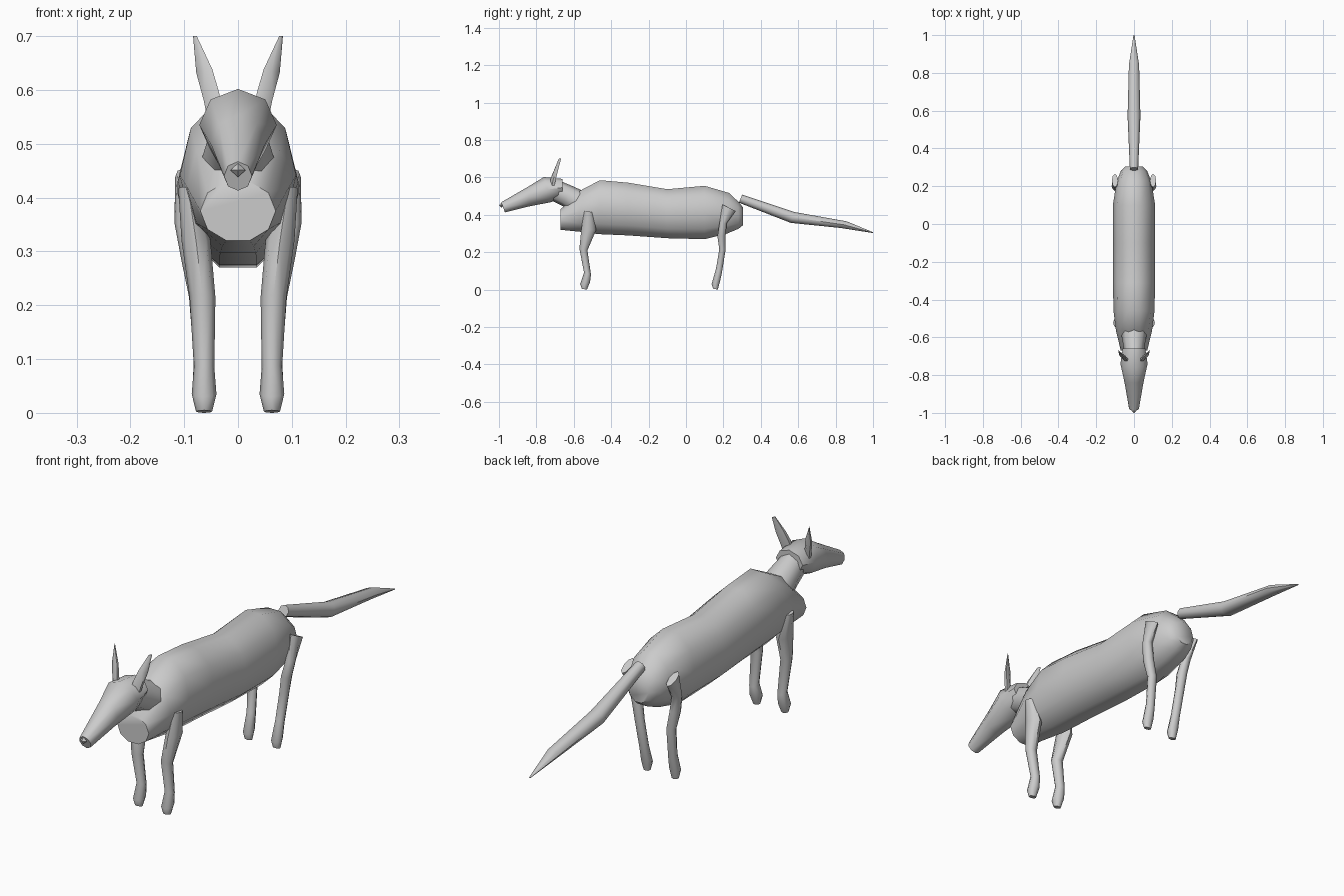
import bpy, bmesh, math
from mathutils import Vector


def loft(name, sections, sides=8, flat=False, mirror=False):
    """Skin elliptical rings given as (centre, half-axis u, half-axis v)."""
    bm = bmesh.new()
    off = math.pi / sides if flat else 0.0
    grow = 1 / math.cos(off)
    rings = []
    for c, u, v in sections:
        ring = []
        for i in range(sides):
            a = off + 2 * math.pi * i / sides
            ring.append(bm.verts.new(c + u * math.sin(a) + v * math.cos(a) * grow))
        rings.append(ring)
    for r0, r1 in zip(rings, rings[1:]):
        for i in range(sides):
            j = (i + 1) % sides
            bm.faces.new((r0[i], r0[j], r1[j], r1[i]))
    bm.faces.new(rings[0])
    bm.faces.new(rings[-1])
    bmesh.ops.recalc_face_normals(bm, faces=bm.faces)
    me = bpy.data.meshes.new(name)
    bm.to_mesh(me)
    bm.free()
    me.shade_smooth()
    me.set_sharp_from_angle(angle=math.radians(50))
    ob = bpy.data.objects.new(name, me)
    bpy.context.collection.objects.link(ob)
    if mirror:
        ob.modifiers.new("mirror", 'MIRROR').use_mirror_merge = False
    return ob


def side(rows):
    """Rows of side outline: y0, z0, y1, z1, half width, x centre."""
    out = []
    for y0, z0, y1, z1, w, x in rows:
        p, q = Vector((x, y0, z0)), Vector((x, y1, z1))
        out.append(((p + q) / 2, Vector((w, 0, 0)), (p - q) / 2))
    return out


# Body
loft("body", side([
    (-.67, .43, -.67, .32, .07, 0),
    (-.565, .53, -.57, .31, .095, 0),
    (-.46, .585, -.47, .297, .108, 0),
    (-.31, .572, -.31, .29, .112, 0),
    (-.10, .537, -.10, .275, .112, 0),
    (.10, .555, .10, .27, .112, 0),
    (.23, .517, .22, .30, .092, 0),
    (.28, .47, .28, .325, .07, 0),
    (.305, .44, .305, .345, .045, 0)]), sides=10, flat=True)

# Neck
loft("neck", side([
    (-.665, .578, -.715, .475, .05, 0),
    (-.61, .555, -.665, .45, .058, 0),
    (-.555, .53, -.605, .41, .068, 0)]))

# Head and nose
loft("head", side([
    (-.988, .467, -.968, .413, .026, 0),
    (-.84, .553, -.84, .445, .05, 0),
    (-.76, .602, -.72, .468, .072, 0),
    (-.66, .592, -.66, .50, .06, 0)]))
loft("nose", side([
    (-1.0, .452, -1.0, .450, .001, 0),
    (-.987, .464, -.987, .438, .014, 0),
    (-.972, .452, -.972, .450, .001, 0)]), sides=4)

# Ears: inner x, inner z, outer x, outer z, y, half thickness
ear = []
for xi, zi, xo, zo, y, t in [(.028, .575, .06, .55, -.722, .012),
                             (.034, .60, .066, .58, -.716, .014),
                             (.045, .638, .080, .632, -.702, .010),
                             (.076, .70, .084, .70, -.680, .002)]:
    p, q = Vector((xi, y, zi)), Vector((xo, y + .012, zo))
    ear.append(((p + q) / 2, (q - p) / 2, Vector((0, t, 0))))
loft("ears", ear, sides=6, mirror=True)

# Legs
loft("front_legs", side([
    (-.545, .42, -.50, .415, .018, .093),
    (-.56, .32, -.48, .32, .027, .078),
    (-.57, .22, -.527, .21, .024, .066),
    (-.545, .09, -.508, .08, .019, .063),
    (-.566, .03, -.513, .04, .023, .063),
    (-.557, .005, -.53, .0, .015, .063)]), mirror=True)
loft("hind_legs", side([
    (.195, .455, .265, .42, .016, .101),
    (.178, .35, .218, .355, .020, .098),
    (.168, .285, .212, .29, .021, .085),
    (.178, .215, .212, .215, .020, .071),
    (.160, .11, .192, .09, .018, .064),
    (.137, .03, .182, .045, .022, .063),
    (.145, .005, .170, .0, .015, .063)]), mirror=True)

# Tail
loft("tail", side([
    (.30, .508, .283, .465, .022, 0),
    (.58, .415, .56, .357, .034, 0),
    (.86, .365, .825, .33, .027, 0),
    (1.0, .307, .998, .303, .003, 0)]))
